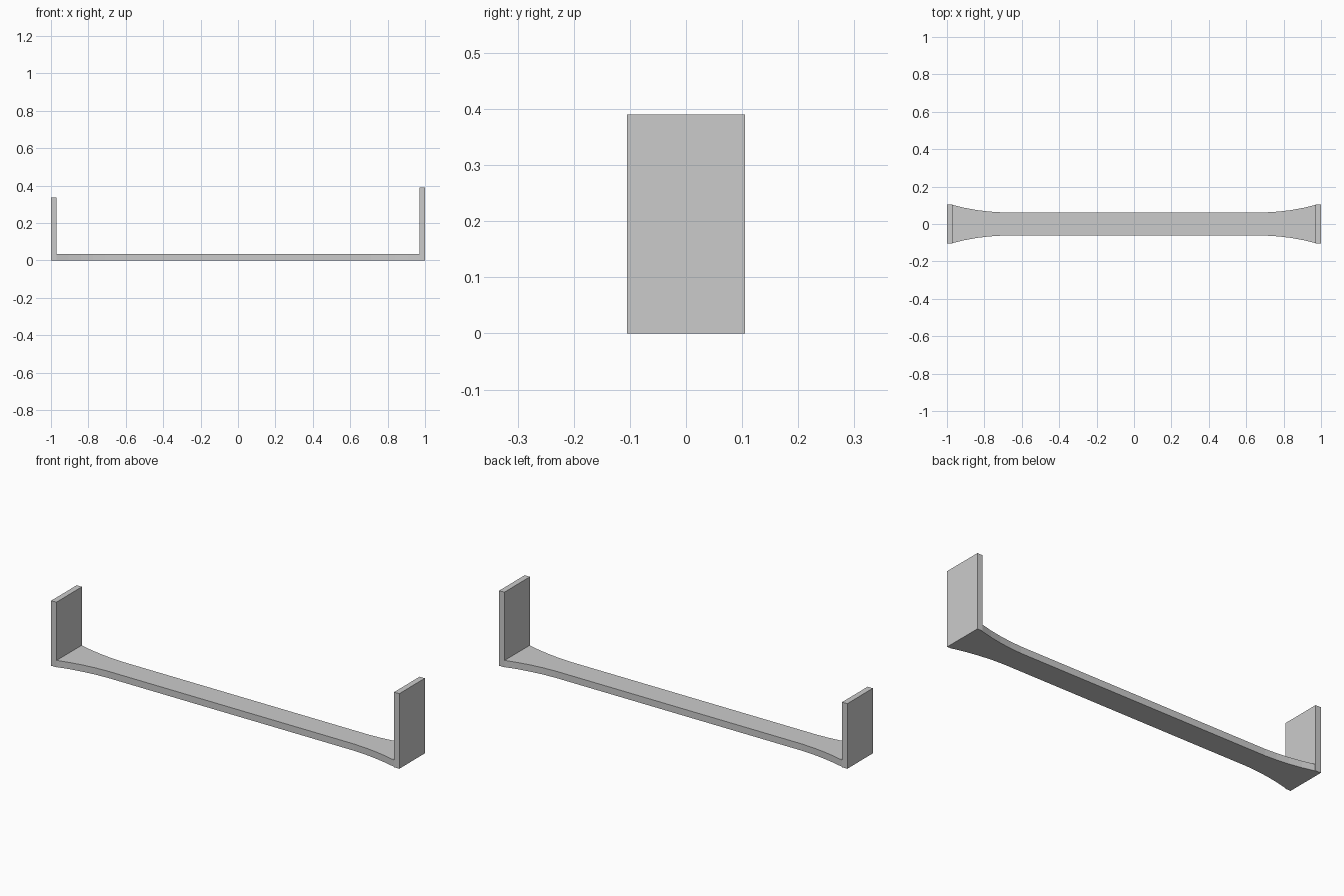
import bpy, bmesh

if "Cube" in bpy.data.objects:
    bpy.data.objects.remove(bpy.data.objects["Cube"])

HALF_W = 0.105   # half depth of the end plates
PLATE_T = 0.03   # end plate thickness
BAR_H = 0.035    # bar thickness


def add_object(name, bm):
    bmesh.ops.recalc_face_normals(bm, faces=bm.faces)
    mesh = bpy.data.meshes.new(name)
    bm.to_mesh(mesh)
    bm.free()
    obj = bpy.data.objects.new(name, mesh)
    bpy.context.collection.objects.link(obj)
    return obj


def extruded(name, outline, height):
    bm = bmesh.new()
    face = bm.faces.new([bm.verts.new((x, y, 0)) for x, y in outline])
    top = bmesh.ops.extrude_face_region(bm, geom=[face])["geom"]
    bmesh.ops.translate(bm, vec=(0, 0, height),
                        verts=[v for v in top if isinstance(v, bmesh.types.BMVert)])
    return add_object(name, bm)


# Upright end plates, the right one taller
for name, x0, height in (("left_plate", -1.0, 0.338), ("right_plate", 1.0 - PLATE_T, 0.39)):
    x1 = x0 + PLATE_T
    extruded(name, [(x0, -HALF_W), (x1, -HALF_W), (x1, HALF_W), (x0, HALF_W)], height)

# Long bar with a curved flare towards each plate
start, end, steps = 0.71, 1.0 - PLATE_T, 4
flare = []
for i in range(steps + 1):
    u = (end - start) * i / steps
    flare.append((start + u, 0.0625 + 0.031 * u + 0.464 * u * u))
right_side = [(x, -y) for x, y in flare] + [(x, y) for x, y in reversed(flare)]
left_side = [(-x, -y) for x, y in right_side]
extruded("bar", right_side + left_side, BAR_H)
